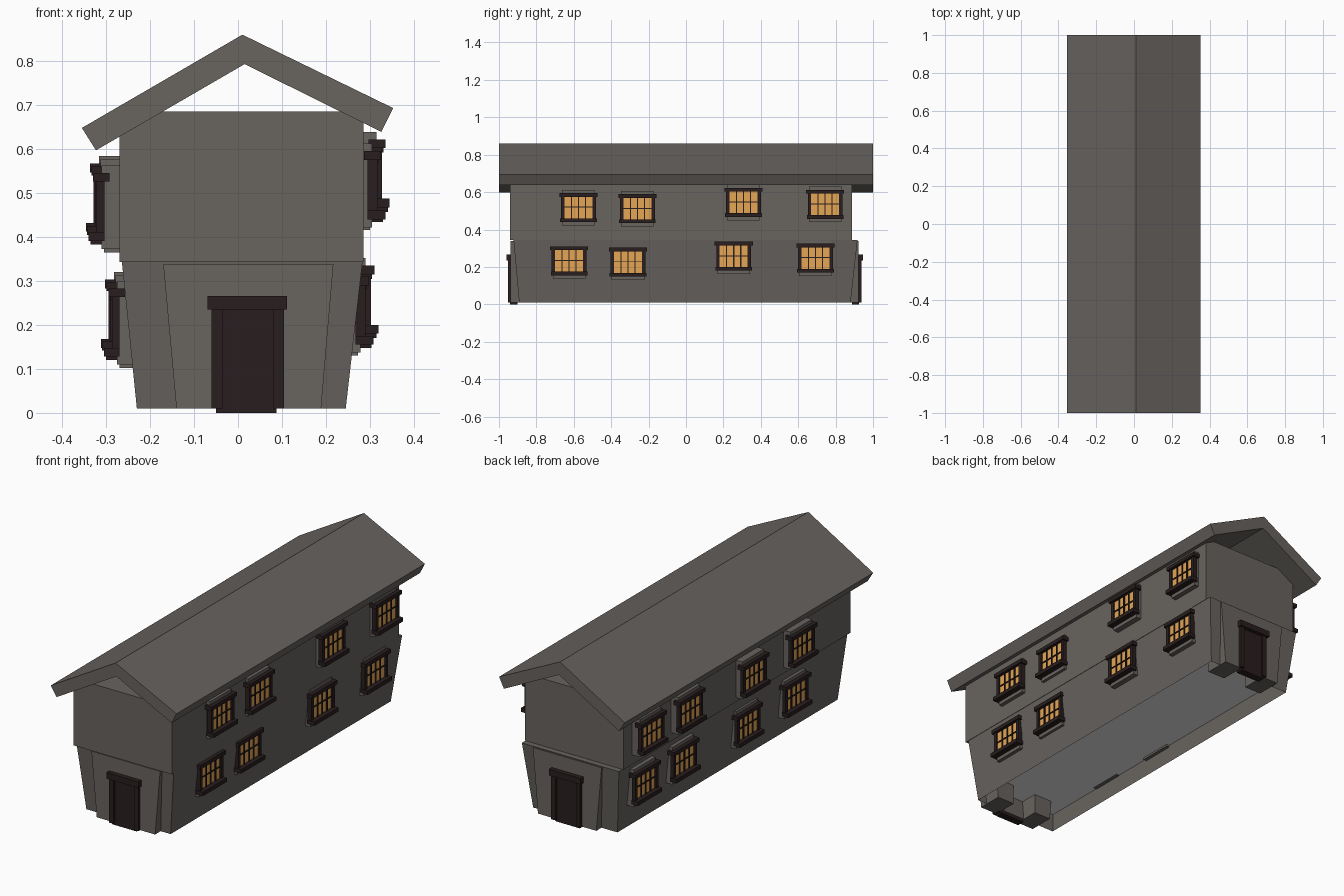
import bpy, bmesh

if "Cube" in bpy.data.objects:
    bpy.data.objects.remove(bpy.data.objects["Cube"])


def material(name, rgb):
    m = bpy.data.materials.new(name)
    m.diffuse_color = (*rgb, 1)
    m.use_nodes = True
    m.node_tree.nodes["Principled BSDF"].inputs["Base Color"].default_value = m.diffuse_color
    return m


STONE = material("grey_brown_plaster", (0.138, 0.125, 0.114))
TIMBER = material("dark_timber", (0.022, 0.0125, 0.013))
GLASS = material("amber_glass", (0.78, 0.38, 0.088))
FLOOR = material("pale_grey_floor", (0.8, 0.8, 0.8))


def finish(name, bm, mat):
    bmesh.ops.recalc_face_normals(bm, faces=bm.faces)
    me = bpy.data.meshes.new(name)
    bm.to_mesh(me)
    bm.free()
    me.materials.append(mat)
    ob = bpy.data.objects.new(name, me)
    bpy.context.collection.objects.link(ob)
    return ob


def add_box(bm, x, y, z, top=None):
    """Box from (min, max) ranges; top gives other x and y ranges for a tapered box."""
    tx, ty = top or (x, y)
    quad = ((0, 0), (1, 0), (1, 1), (0, 1))
    lo = [bm.verts.new((x[i], y[j], z[0])) for i, j in quad]
    hi = [bm.verts.new((tx[i], ty[j], z[1])) for i, j in quad]
    base = bm.faces.new(lo)
    bm.faces.new(hi)
    for i in range(4):
        k = (i + 1) % 4
        bm.faces.new((lo[i], lo[k], hi[k], hi[i]))
    return base


def boxes(name, mat, *ranges):
    bm = bmesh.new()
    for r in ranges:
        add_box(bm, *r)
    return finish(name, bm, mat)


def extrude_profile(name, mat, pts, y0, y1):
    bm = bmesh.new()
    face = bm.faces.new([bm.verts.new((x, y0, z)) for x, z in pts])
    res = bmesh.ops.extrude_face_region(bm, geom=[face])
    verts = [v for v in res["geom"] if isinstance(v, bmesh.types.BMVert)]
    bmesh.ops.translate(bm, verts=verts, vec=(0, y1 - y0, 0))
    return finish(name, bm, mat)


# Roof: bent slab, slightly uneven slopes
extrude_profile("roof", STONE, [(-0.355, 0.648), (0.01, 0.86), (0.353, 0.693),
                                (0.326, 0.639), (0.015, 0.793), (-0.323, 0.597)], -1, 1)

# Upper storey
boxes("upper_storey", STONE, ((-0.27, 0.285), (-0.94, 0.888), (0.343, 0.685)))

# Lower storey: flared, open underneath
bm = bmesh.new()
base = add_box(bm, (-0.23, 0.245), (-0.892, 0.88), (0.01, 0.343),
               ((-0.264, 0.283), (-0.922, 0.917)))
bmesh.ops.delete(bm, geom=[base], context='FACES_ONLY')
finish("lower_storey", bm, STONE)

# Raised floor seen from below
boxes("floor", FLOOR, ((-0.239, 0.254), (-0.9, 0.89), (0.112, 0.117)))

# Porch surrounds and doors at both ends
porch = [(-0.14, 0.01), (-0.17, 0.339), (0.217, 0.339), (0.189, 0.01),
         (0.09, 0.01), (0.09, 0.235), (-0.045, 0.235), (-0.045, 0.01)]
for end, s, face in (("front", -1, 0.937), ("back", 1, 0.922)):
    def yr(a, b):
        return tuple(sorted((s * (face + a), s * (face + b))))
    extrude_profile(end + "_porch", STONE, porch, s * face, s * (face - 0.13))
    boxes(end + "_door", TIMBER, ((-0.05, 0.087), yr(-0.035, 0.004), (0, 0.24)))
    boxes(end + "_door_frame", TIMBER,
          ((-0.06, -0.035), yr(-0.03, 0.015), (0.01, 0.237)),
          ((0.08, 0.105), yr(-0.03, 0.015), (0.01, 0.237)),
          ((-0.069, 0.111), yr(-0.03, 0.024), (0.235, 0.266)))


def window(name, s, wall, out, y, z):
    """Window on side s: outermost x = out, centre y, sill bottom z."""
    def xr(a, b):
        return tuple(sorted((s * a, s * b)))

    def yr(a, b):
        return (y + a, y + b)
    f = out - 0.018                       # face of the frame
    d = 0.023 if s > 0 else 0.018         # frame depth
    # plaster backing
    boxes(name + "_backing", STONE,
          (xr(wall - 0.025, f - 0.012), yr(-0.087, 0.087), (z - 0.018, z + 0.172)))
    # glass pane
    boxes(name + "_glass", GLASS,
          (xr(f - 0.014, f - 0.008), yr(-0.077, 0.077), (z + 0.012, z + 0.14)))
    # jambs, lintel, sill and glazing bars
    bars = [(xr(f - d, f), yr(-0.093, -0.075), (z, z + 0.14)),
            (xr(f - d, f), yr(0.075, 0.093), (z, z + 0.14)),
            (xr(f - 0.03, f + 0.008), yr(-0.102, 0.102), (z + 0.135, z + 0.155)),
            (xr(f - d, out), yr(-0.098, 0.098), (z, z + 0.02)),
            (xr(f - 0.01, f - 0.003), yr(-0.077, 0.077), (z + 0.077, z + 0.082))]
    for k in (-1, 0, 1):
        c = k * 0.0375
        bars.append((xr(f - 0.01, f - 0.003), yr(c - 0.003, c + 0.003), (z + 0.018, z + 0.137)))
    boxes(name + "_frame", TIMBER, *bars)


# Windows: (outermost x, centre y, sill z)
rows = {
    ("right_upper", 1, 0.285): [(0.335, -0.575, 0.44), (0.33, -0.26, 0.434),
                                (0.345, 0.307, 0.467), (0.341, 0.744, 0.457)],
    ("right_lower", 1, 0.262): [(0.308, -0.625, 0.155), (0.303, -0.31, 0.148),
                                (0.32, 0.255, 0.18), (0.315, 0.692, 0.17)],
    ("left_upper", -1, 0.27): [(0.346, 0.735, 0.412), (0.343, 0.42, 0.405),
                               (0.335, -0.105, 0.383), (0.34, -0.485, 0.391)],
    ("left_lower", -1, 0.247): [(0.312, 0.735, 0.148), (0.309, 0.42, 0.142),
                                (0.3, -0.105, 0.12), (0.305, -0.485, 0.128)],
}
for (row, s, wall), items in rows.items():
    for i, (out, y, z) in enumerate(items, 1):
        window(f"{row}_window_{i}", s, wall, out, y, z)
